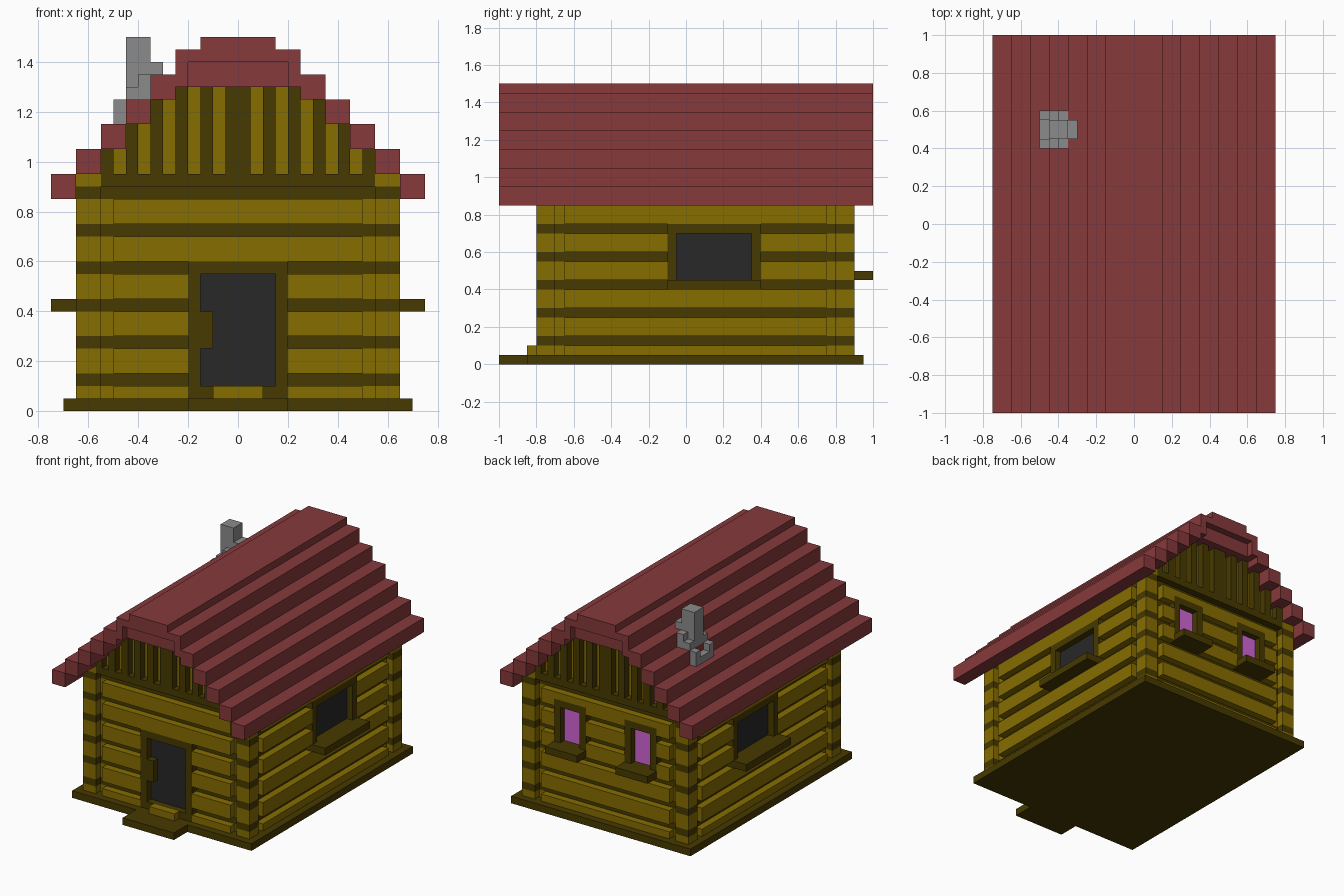
import bpy, bmesh

if "Cube" in bpy.data.objects:
    bpy.data.objects.remove(bpy.data.objects["Cube"])


def material(name, rgb):
    m = bpy.data.materials.new(name)
    m.diffuse_color = (*rgb, 1)
    m.use_nodes = True
    m.node_tree.nodes["Principled BSDF"].inputs["Base Color"].default_value = m.diffuse_color
    return m


LIGHT = material("light_wood", (0.235, 0.153, 0.0))
DARK = material("dark_wood", (0.062, 0.041, 0.0))
RED = material("red_roof", (0.238, 0.041, 0.043))
GREY = material("grey_stone", (0.26, 0.26, 0.26))
BLACK = material("dark_glass", (0.021, 0.021, 0.022))
PURPLE = material("purple_glass", (0.64, 0.13, 0.68))


def build(name, mat, boxes):
    """One object from boxes given as (x0, x1, y0, y1, z0, z1)."""
    bm = bmesh.new()
    for x0, x1, y0, y1, z0, z1 in boxes:
        cube = bmesh.ops.create_cube(bm, size=1)
        for v in cube["verts"]:
            v.co.x = x0 if v.co.x < 0 else x1
            v.co.y = y0 if v.co.y < 0 else y1
            v.co.z = z0 if v.co.z < 0 else z1
    me = bpy.data.meshes.new(name)
    bm.to_mesh(me)
    bm.free()
    me.materials.append(mat)
    ob = bpy.data.objects.new(name, me)
    bpy.context.collection.objects.link(ob)
    return ob


def mx(boxes):
    """Add copies mirrored left to right."""
    return boxes + [(-b, -a, c, d, e, f) for a, b, c, d, e, f in boxes]


def my(boxes):
    """Add copies mirrored front to back about the house centre y = 0.05."""
    return boxes + [(a, b, 0.1 - d, 0.1 - c, e, f) for a, b, c, d, e, f in boxes]


# Floor slab and front step
build("floor", DARK, [(-.7, .7, -.85, .95, 0, .05)])
build("front_step", DARK, [(-.2, .2, -1, -.85, 0, .05)])
build("door_step", LIGHT, [(-.1, .1, -.85, -.8, .05, .1)])

# Banded wall core: dark grooves between the logs, light behind them
grooves = [(.1 + .15 * i, .15 + .15 * i) for i in range(6)]
courses = [(.05, .1)] + [(.15 + .15 * i, .25 + .15 * i) for i in range(5)] + [(.9, .95)]
build("wall_grooves", DARK, [(-.6, .6, -.75, .85, a, b) for a, b in grooves])
build("wall_core", LIGHT, [(-.6, .6, -.75, .85, a, b) for a, b in courses])

# Logs, leaving gaps for the door and the windows
end_logs, back_logs, side_logs = [], [], []
for a, b in courses[:-1]:
    if b < .6:
        end_logs += mx([(.2, .5, -.8, -.75, a, b)])
    else:
        end_logs.append((-.5, .5, -.8, -.75, a, b))
    for lo, hi in ((a, min(b, .45)), (max(a, .45), min(b, .8)), (max(a, .8), b)):
        if hi - lo > .001:
            if .45 <= lo < .799:
                back_logs += mx([(.4, .5, .85, .9, lo, hi)]) + [(-.15, .15, .85, .9, lo, hi)]
            else:
                back_logs.append((-.5, .5, .85, .9, lo, hi))
    if .4 < a < .7:
        side_logs += [(.6, .65, -.65, -.1, a, b), (.6, .65, .4, .75, a, b)]
    elif a > .7:
        side_logs += [(.6, .65, -.65, .75, a, b)]
    else:
        side_logs += [(.6, .65, -.65, .75, a, b)]
side_logs.append((.6, .65, -.65, .75, .9, .95))
build("front_wall_logs", LIGHT, end_logs)
build("back_wall_logs", LIGHT, back_logs)
build("side_wall_logs", LIGHT, mx(side_logs))


# Banded corner posts
def posts(levels):
    return mx(my([(.55, .65, -.8, -.7, a, b) for a, b in levels]))


build("corner_posts", LIGHT, posts(courses))
build("corner_post_bands", DARK, posts(grooves))

# Door
build("door_frame", DARK, [(-.2, -.15, -.8, -.74, .05, .6), (.15, .2, -.8, -.74, .05, .6),
                           (-.15, .15, -.8, -.74, .55, .6), (-.15, .15, -.8, -.74, .05, .1)])
build("door_handle", DARK, [(-.15, -.1, -.8, -.75, .25, .4)])
build("door_panel", BLACK, [(-.15, .15, -.754, -.746, .1, .55)])

# Side windows
build("side_window_frames", DARK, mx([(.59, .65, -.1, -.05, .45, .75), (.59, .65, .35, .4, .45, .75),
                                      (.59, .65, -.05, .35, .7, .75)]))
build("side_window_sills", DARK, mx([(.59, .75, -.1, .4, .4, .45)]))
build("side_window_glass", BLACK, mx([(.596, .604, -.05, .35, .45, .7)]))

# Back windows
build("back_window_frames", DARK, mx([(.15, .2, .84, .9, .5, .8), (.35, .4, .84, .9, .5, .8),
                                      (.2, .35, .84, .9, .75, .8)]))
build("back_window_sills", DARK, mx([(.15, .4, .84, 1, .45, .5)]))
build("back_window_glass", PURPLE, mx([(.2, .35, .846, .854, .5, .75)]))

# Gables: light recessed boards between dark uprights standing on a beam
planks = [(.05, .1, 1.3), (.15, .2, 1.3), (.25, .3, 1.25), (.35, .4, 1.15), (.45, .5, 1.05)]
uprights = [(0, .05, 1.3), (.1, .15, 1.3), (.2, .25, 1.3), (.3, .35, 1.25), (.4, .45, 1.15),
            (.5, .55, 1.05)]
build("gable_boards", LIGHT, mx([(a, b, -.75, .85, .95, t) for a, b, t in planks]))
build("gable_uprights", DARK, mx(my([(a, b, -.8, -.7, .95, t) for a, b, t in uprights])))
build("gable_beams", DARK, my([(-.55, .55, -.8, -.7, .9, .95)]))

# Stepped roof and ridge
build("roof_steps", RED, mx([(.65 - .1 * i, .75 - .1 * i, -1, 1, .85 + .1 * i, .95 + .1 * i)
                             for i in range(5)]))
build("roof_ridge", RED, mx([(.2, .25, -1, 1, 1.3, 1.45)]) +
      [(-.2, .2, -1, 1, 1.4, 1.45), (-.15, .15, -1, 1, 1.45, 1.5),
       (-.2, .2, -.95, .95, 1.3, 1.4)])

# Chimney with stepped collar
build("chimney", GREY, [(-.45, -.35, .45, .55, 1.1, 1.5)])
build("chimney_collar", GREY, [
    (-.35, -.3, .45, .55, 1.25, 1.4),
    (-.4, -.35, .4, .45, 1.2, 1.35), (-.4, -.35, .55, .6, 1.2, 1.35),
    (-.45, -.4, .4, .45, 1.2, 1.3), (-.45, -.4, .55, .6, 1.2, 1.3),
    (-.5, -.45, .4, .45, 1.1, 1.25), (-.5, -.45, .55, .6, 1.1, 1.25),
    (-.5, -.45, .45, .55, 1.1, 1.2)])
